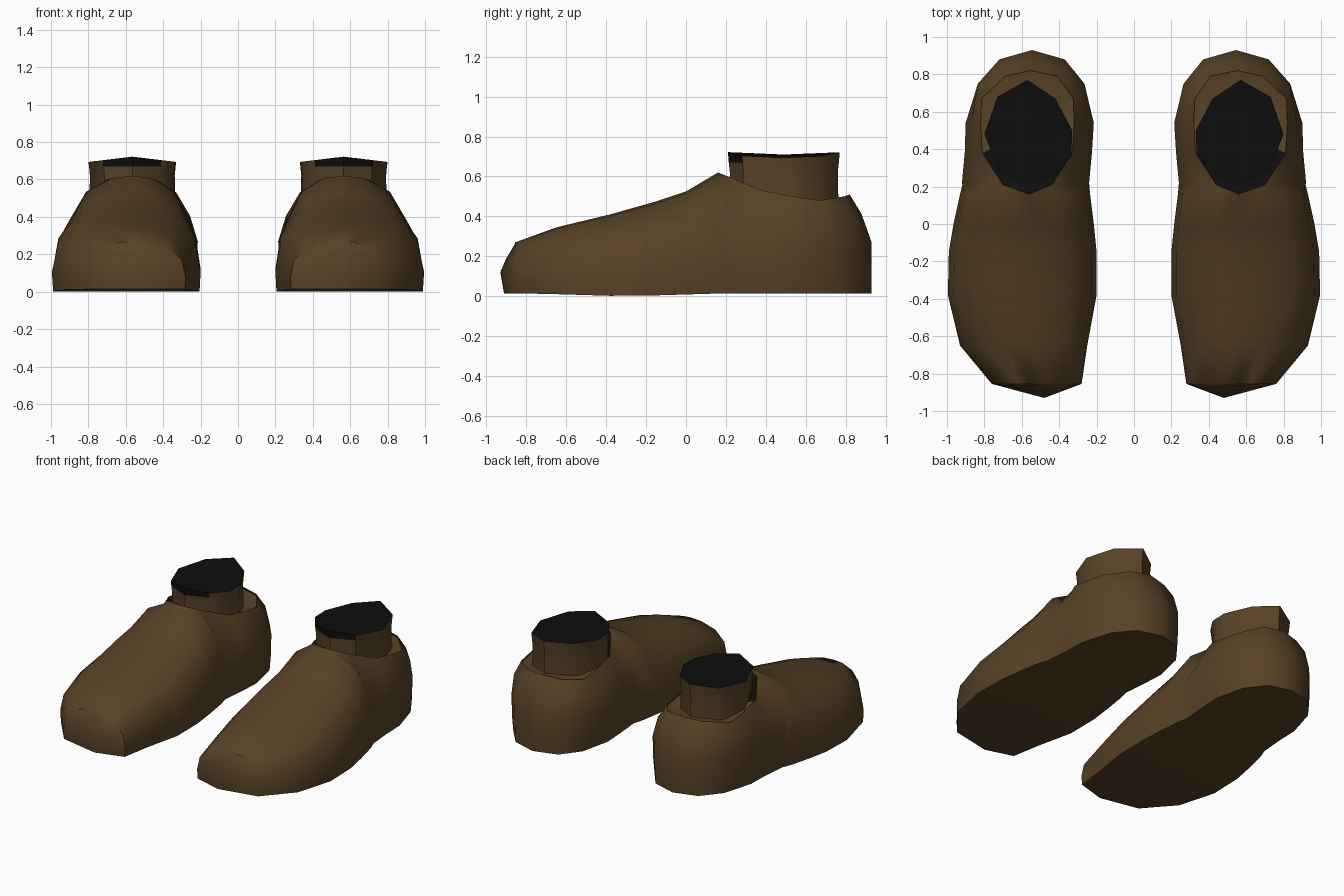
import bpy, bmesh, math
from mathutils import Vector

if "Cube" in bpy.data.objects:
    bpy.data.objects.remove(bpy.data.objects["Cube"])


def material(name, rgb):
    m = bpy.data.materials.new(name)
    m.diffuse_color = (*rgb, 1)
    m.use_nodes = True
    m.node_tree.nodes["Principled BSDF"].inputs["Base Color"].default_value = m.diffuse_color
    return m


BROWN = material("brown leather", (0.095, 0.053, 0.019))
BLACK = material("black lining", (0.004, 0.004, 0.004))


def finish(name, bm, dark=None, recalc=True):
    """Turn a bmesh into a mirrored pair with smooth shading."""
    if recalc:
        bmesh.ops.recalc_face_normals(bm, faces=bm.faces)
    for f in bm.faces:
        f.material_index = int(bool(dark and dark(f)))
    me = bpy.data.meshes.new(name)
    bm.to_mesh(me)
    bm.free()
    ob = bpy.data.objects.new(name, me)
    bpy.context.collection.objects.link(ob)
    me.materials.append(BROWN)
    me.materials.append(BLACK)
    bpy.ops.object.select_all(action='DESELECT')
    ob.select_set(True)
    bpy.context.view_layer.objects.active = ob
    bpy.ops.object.shade_smooth_by_angle(angle=math.radians(42))
    mirror = ob.modifiers.new("pair", 'MIRROR')
    mirror.use_mirror_merge = False
    return ob


# Forefoot cross-sections: y, inner x, outer x, ridge height
RIDGE_X = 0.56
FORE = [(-0.855, 0.28, 0.76, 0.27), (-0.65, 0.25, 0.93, 0.345),
        (-0.38, 0.20, 0.995, 0.41), (-0.15, 0.20, 0.99, 0.475),
        (0.0, 0.215, 0.965, 0.525), (0.16, 0.235, 0.93, 0.62)]
FORE_SHAPE = [(0.985, 0), (1, 0.25), (0.93, 0.6), (0.68, 0.86), (0.3, 0.98)]

# Heel cross-sections: y, inner x, outer x, then rim y, inner x, outer x, z
HEEL = [(0.22, 0.24, 0.92, 0.21, 0.44, 0.70, 0.60),
        (0.38, 0.225, 0.905, 0.38, 0.33, 0.81, 0.53),
        (0.54, 0.215, 0.90, 0.54, 0.32, 0.82, 0.50),
        (0.75, 0.265, 0.835, 0.67, 0.325, 0.815, 0.48),
        (0.88, 0.37, 0.72, 0.79, 0.41, 0.69, 0.50),
        (0.93, 0.545, 0.545, 0.82, 0.55, 0.55, 0.51)]


def sole_z(y):
    return 0.015 * min(1, abs(y + 0.3) / 0.5)


def fore_side(y, x, top):
    z0 = sole_z(y)
    return [Vector((RIDGE_X + (x - RIDGE_X) * f, y, z0 + (top - z0) * h))
            for f, h in FORE_SHAPE]


def heel_side(y, x, rim, out):
    z0 = sole_z(y)
    wide = Vector((x, y, 0.27))
    shoulder = wide.lerp(rim, 0.55) + out * 0.02
    mid = 0.55 + (x - 0.55) * 0.985
    return [Vector((0.55 + (x - 0.55) * 0.95, y, z0)), Vector((mid, y, 0.12)),
            wide, shoulder, rim]


# Shoe upper and sole, lofted from toe to heel
bm = bmesh.new()
tip = [(-0.912, 0.015), (-0.93, 0.12), (-0.90, 0.19), (-0.87, 0.24), (-0.858, 0.262)]
tip = [Vector((0.48, y, z)) for y, z in tip]
sections = [(tip, tip, Vector((0.52, -0.857, 0.266)))]
for y, xi, xo, top in FORE:
    sections.append((fore_side(y, xi, top), fore_side(y, xo, top),
                     Vector((RIDGE_X, y, top))))
rims = [sections[-1][2]]
back_rims = []
for y, xi, xo, ry, rxi, rxo, rz in HEEL:
    out = Vector((0, 0.5 if y > 0.7 else 0, 0.5))
    a, b = Vector((rxi, ry, rz)), Vector((rxo, ry, rz))
    sections.append((heel_side(y, xi, a, out + Vector((-0.8, 0, 0)) * (xi != xo)),
                     heel_side(y, xo, b, out + Vector((0.8, 0, 0)) * (xi != xo)), None))
    rims.append(a)
    back_rims.insert(0, b)
rims += back_rims[1:]

rows = []
for inner, outer, ridge in sections:
    pts = inner + [ridge] + outer[::-1]
    rows.append([bm.verts.new(p) if p else None for p in pts])
for a, b in zip(rows, rows[1:]):
    for i in range(len(a)):
        j = (i + 1) % len(a)          # the last strip is the sole
        quad = [v for v in (a[i], a[j], b[j], b[i]) if v]
        if len(quad) == 4 or (len(quad) == 3 and a[5]):
            bm.faces.new(quad)
bmesh.ops.remove_doubles(bm, verts=bm.verts, dist=0.0005)
finish("shoe", bm)

# Ledge inside the collar, dark in the gap before the ankle
bm = bmesh.new()
centre = bm.verts.new((0.56, 0.5, 0.47))
ring = [bm.verts.new(p - Vector((0, 0, 0.012))) for p in rims]
for i in range(len(ring)):
    bm.faces.new((ring[i - 1], ring[i], centre))
bm.normal_update()
for f in bm.faces:
    if f.normal.z < 0:
        f.normal_flip()
finish("collar_ledge", bm, recalc=False,
       dark=lambda f: min(v.co.y for v in f.verts) < 0.25)

# Ankle cuff with a dark closed top and a dark front edge
OUTLINE = [(0.57, 0.77), (0.42, 0.67), (0.33, 0.50), (0.335, 0.38), (0.41, 0.27),
           (0.565, 0.21), (0.72, 0.28), (0.80, 0.48), (0.73, 0.68)]
bm = bmesh.new()
levels = []
for z, s in ((0.44, 0.98), (0.62, 0.965), (0.67, 0.985), (None, 1.0)):
    levels.append([bm.verts.new((0.565 + (x - 0.565) * s, 0.49 + (y - 0.49) * s,
                                 z or 0.722 - 0.12 * abs(x - 0.565))) for x, y in OUTLINE])
for a, b in zip(levels, levels[1:]):
    for i in range(len(a)):
        bm.faces.new((a[i - 1], a[i], b[i], b[i - 1]))
hub = bm.verts.new((0.565, 0.49, 0.71))
top = levels[-1]
for i in range(len(top)):
    bm.faces.new((top[i - 1], top[i], hub))


def cuff_dark(f):
    c = f.calc_center_median()
    return hub_face(f) or (c.z > 0.67 and c.y < 0.3)


def hub_face(f):
    return len(f.verts) == 3


finish("ankle_cuff", bm, dark=cuff_dark)
